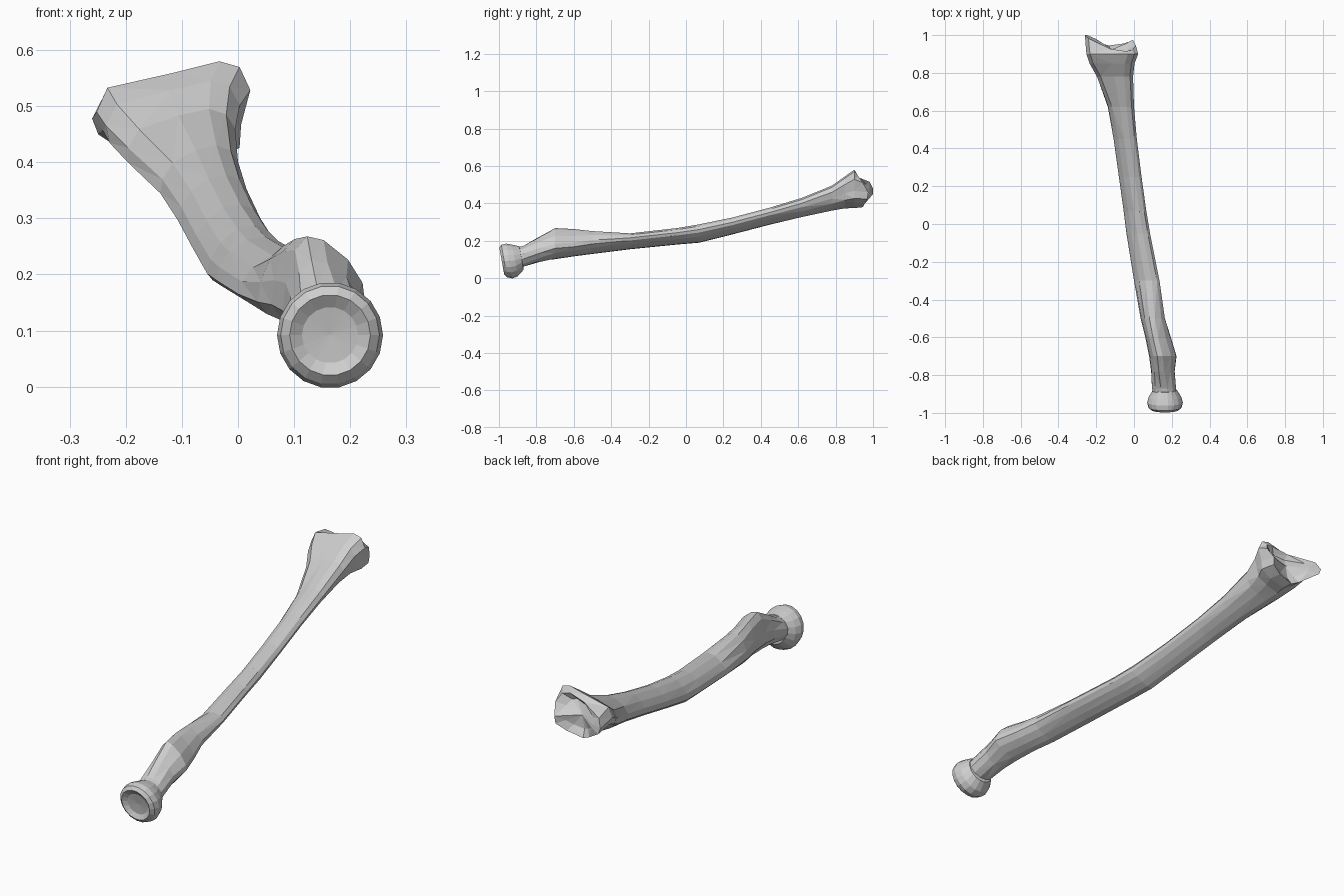
import bpy, bmesh, math

if "Cube" in bpy.data.objects:
    bpy.data.objects.remove(bpy.data.objects["Cube"])

bone = bpy.data.materials.new("bone_grey")
bone.diffuse_color = (0.62, 0.62, 0.62, 1)
bone.use_nodes = True
bone.node_tree.nodes["Principled BSDF"].inputs["Base Color"].default_value = bone.diffuse_color


def loft(name, rings, start_tip, end_tip):
    """Skin a list of equal-length point rings and close both ends with a fan."""
    bm = bmesh.new()
    vs = [[bm.verts.new(p) for p in ring] for ring in rings]
    n = len(vs[0])
    for a, b in zip(vs, vs[1:]):
        for i in range(n):
            j = (i + 1) % n
            bm.faces.new((a[i], a[j], b[j], b[i]))
    for ring, tip in ((vs[0], start_tip), (vs[-1], end_tip)):
        c = bm.verts.new(tip)
        for i in range(n):
            bm.faces.new((ring[i], ring[(i + 1) % n], c))
    bmesh.ops.triangulate(bm, faces=[f for f in bm.faces if len(f.verts) > 3])
    bmesh.ops.recalc_face_normals(bm, faces=bm.faces)
    me = bpy.data.meshes.new(name)
    bm.to_mesh(me)
    bm.free()
    me.materials.append(bone)
    ob = bpy.data.objects.new(name, me)
    bpy.context.collection.objects.link(ob)
    return ob


# Unit cross-sections (across, up), starting at the lower left corner
ROUND = [(0.5 + 0.5 * math.cos(math.radians(225 + 30 * i)),
          0.5 + 0.5 * math.sin(math.radians(225 + 30 * i))) for i in range(12)]
TUBER = [(.15, 0), (.35, .02), (.6, .08), (.85, .2), (1, .35), (.98, .5),
         (.8, .75), (.5, .96), (.3, 1), (.15, .85), (.03, .5), (0, .2)]
SHAFT = [(.08, 0), (.3, .03), (.55, .15), (.8, .33), (.97, .55), (1, .72),
         (.9, .9), (.7, 1), (.45, .93), (.2, .68), (.05, .38), (0, .12)]
WRIST = [(.33, .1), (.47, 0), (.75, .1), (.93, .25), (.94, .45), (1, .75),
         (.93, .95), (.8, 1), (.5, .9), (.07, .77), (0, .56), (.04, .4)]


def blend(a, b, t):
    return [(p[0] + (q[0] - p[0]) * t, p[1] + (q[1] - p[1]) * t) for p, q in zip(a, b)]


# Stations along the bone: y, left, right, bottom, top, cross-section
stations = [
    (-.93, .105, .225, .035, .160, ROUND),
    (-.87, .093, .225, .060, .175, ROUND),
    (-.78, .090, .216, .085, .225, blend(ROUND, TUBER, .6)),
    (-.70, .080, .225, .102, .268, TUBER),
    (-.60, .060, .195, .117, .263, TUBER),
    (-.50, .035, .165, .130, .255, blend(TUBER, SHAFT, .4)),
    (-.30, .000, .135, .155, .240, SHAFT),
    (-.05, -.040, .085, .180, .268, SHAFT),
    (.07, -.055, .065, .190, .288, SHAFT),
    (.25, -.080, .040, .235, .325, SHAFT),
    (.45, -.108, .015, .287, .378, SHAFT),
    (.62, -.140, .000, .325, .430, blend(SHAFT, WRIST, .25)),
    (.78, -.200, -.005, .360, .495, blend(SHAFT, WRIST, .6)),
    (.85, -.237, .003, .373, .545, blend(SHAFT, WRIST, .85)),
    (.90, -.252, .022, .375, .580, WRIST),
]
rings = [[(x0 + u * (x1 - x0), y, z0 + v * (z1 - z0)) for u, v in sec]
         for y, x0, x1, z0, z1, sec in stations]

# Wrist end: rim swept out to a pointed left corner, then a hollow joint face
rim = []
for u, v in WRIST:
    y = .975 - .12 * max(0, v - .5) - .1 * max(0, .3 - v) + (.04 if u < .1 else 0)
    rim.append((-.26 + u * .27, min(y, 1.0), .38 + v * .175))
cx, cz = -.115, .475
dish = [(cx + (x - cx) * .65, y - .02, cz + (z - cz) * .65) for x, y, z in rim]
rings += [rim, dish]
loft("shaft_and_wrist_end", rings, (.165, -.94, .1), (cx, .925, cz))

# Round elbow head with a shallow dish: y, centre height, radius
head = [(-.972, .092, .050), (-.985, .092, .072), (-.972, .092, .088),
        (-.945, .092, .0945), (-.915, .095, .086), (-.88, .108, .064)]
SIDES = 18
hrings = []
for y, h, r in head:
    ring = []
    for i in range(SIDES):
        a = 2 * math.pi * i / SIDES
        dz = r * math.sin(a)
        ring.append((.164 + r * math.cos(a), y - .18 * dz, h + dz))
    hrings.append(ring)
loft("elbow_head", hrings, (.164, -.968, .092), (.16, -.87, .112))
